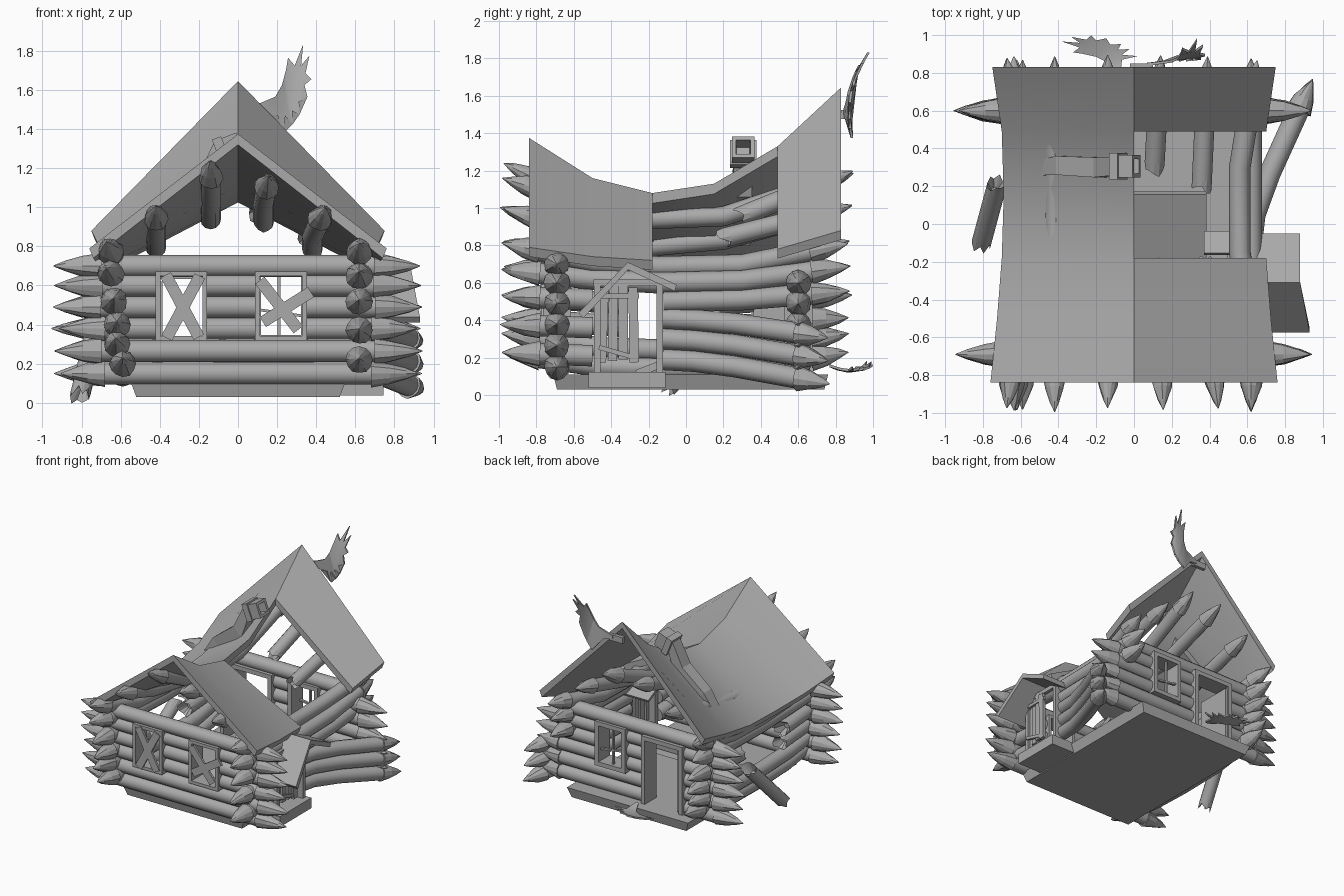
import bpy, bmesh, math, random
from mathutils import Vector, Euler

if "Cube" in bpy.data.objects:
    bpy.data.objects.remove(bpy.data.objects["Cube"])
random.seed(4)
V = Vector
GREY = bpy.data.materials.new("weathered_grey")
GREY.diffuse_color = (.40, .40, .40, 1)
GREY.use_nodes = True
GREY.node_tree.nodes["Principled BSDF"].inputs["Base Color"].default_value = GREY.diffuse_color


def finish(bm, name, smooth=False):
    bmesh.ops.recalc_face_normals(bm, faces=bm.faces)
    me = bpy.data.meshes.new(name)
    bm.to_mesh(me)
    bm.free()
    me.materials.append(GREY)
    ob = bpy.data.objects.new(name, me)
    bpy.context.collection.objects.link(ob)
    if smooth:
        bpy.ops.object.select_all(action='DESELECT')
        ob.select_set(True)
        bpy.context.view_layer.objects.active = ob
        bpy.ops.object.shade_smooth_by_angle(angle=math.radians(38))
    return ob


def loft(name, rings, smooth=False):
    bm = bmesh.new()
    vs = [[bm.verts.new(p) for p in r] for r in rings]
    n = len(vs[0])
    for a, b in zip(vs, vs[1:]):
        for i in range(n):
            bm.faces.new((a[i], a[(i + 1) % n], b[(i + 1) % n], b[i]))
    bm.faces.new(vs[0])
    bm.faces.new(vs[-1])
    return finish(bm, name, smooth)


def ring(c, d, r, n=12, phase=0.0, jag=0.0, rough=0.0):
    u = d.cross(V((0, 0, 1))).normalized()
    v = u.cross(d).normalized()
    return [c + d * (jag * random.random()) +
            (u * math.cos(a) + v * math.sin(a)) * r * (1 + rough * random.uniform(-1, 1))
            for a in [phase + 2 * math.pi * i / n for i in range(n)]]


def log(name, pts, r=.057, ends='pp', tip=.21):
    # p = hewn point, b = splintered break, f = flat
    P = [V(p) for p in pts]
    D = [(P[min(i + 1, len(P) - 1)] - P[max(i - 1, 0)]).normalized() for i in range(len(P))]

    def end(kind, p, d, sgn):
        o = d * sgn
        if kind == 'p':
            t = tip * random.uniform(.93, 1.04)
            return [ring(p, d, r * 1.2, rough=.06), ring(p + o * t * .4, d, r * .9, rough=.1),
                    ring(p + o * t * .75, d, r * .46, rough=.1), ring(p + o * t, d, r * .04)]
        if kind == 'b':
            return [ring(p + o * .01, d, r, jag=.07 * sgn), ring(p - o * .02, d, r * .4)]
        return []
    head, tail = end(ends[0], P[0], D[0], -1)[::-1], end(ends[1], P[-1], D[-1], 1)
    ob = loft(name, head + [ring(p, d, r) for p, d in zip(P, D)] + tail, True)
    lo, hi = 12 * len(head), 12 * (len(head) + len(P) - 1)
    for f in ob.data.polygons:          # carved ends stay faceted
        if not lo <= f.index < hi:
            f.use_smooth = False
    return ob


def box(name, c, s, rot=(0, 0, 0)):
    bm = bmesh.new()
    bmesh.ops.create_cube(bm, size=1)
    e = Euler([math.radians(a) for a in rot]).to_matrix()
    for v in bm.verts:
        v.co = e @ V([v.co[i] * s[i] for i in range(3)]) + V(c)
    return finish(bm, name)


# Floor slab, door step and a collapsed roof panel lying inside
loft("floor", [[(-k, -.69 - o, z), (k, -.69 - o, z), (k, .74 + o, z), (-k, .74 + o, z)]
               for k, o, z in ((.52, 0, .03), (.55, .02, .11))])
box("door_step", (.62, -.315, .08), (.25, .41, .085))
box("fallen_roof_panel", (.13, -.05, .20), (.51, .46, .04), (22, 0, 0))

# Front and back walls, logs split around openings
ZS = (.15, .265, .38, .49, .60, .70)


def wall_x(name, y, holes):
    for k, z in enumerate(ZS):
        e = .70 + random.uniform(-.03, .01)
        cuts = [-e]
        for x0, x1, z0, z1 in holes:
            if z0 < z < z1:
                cuts += [x0, x1]
        cuts.append(e if not (y > 0 and k == 5) else .62)
        for i in range(0, len(cuts), 2):
            ends = ('p' if i == 0 else 'f') + ('p' if cuts[i + 1] == e else 'f')
            log(f"{name}_log_{k}", [(cuts[i], y, z), (cuts[i + 1], y, z)], ends=ends, tip=.24)


W1, W2 = (-.41, -.17, .33, .66), (.10, .34, .33, .66)
wall_x("front", -.69, [W1, W2])
wall_x("back", .60, [(-.42, -.08, .1, .66), W2])


def frame(name, y, x0, x1, z0, z1, w=.025, sill=True):
    for x in (x0, x1):
        box(name + "_jamb", (x, y, (z0 + z1) / 2), (w, .15, z1 - z0))
    for z in ((z0, z1) if sill else (z1,)):
        box(name + "_rail", ((x0 + x1) / 2, y, z), (x1 - x0 + w, .15, w))


frame("front_window", -.69, *W1)
frame("front_window", -.69, *W2)
frame("back_window", .60, *W2, .035)
frame("back_door", .60, -.42, -.08, .11, .65, .035, False)
box("back_window_bar", (.21, .64, .5), (.014, .02, .32))
box("back_window_crossbar", (.22, .64, .46), (.24, .02, .014), (0, 8, 0))
box("back_door_leaf", (-.40, .51, .37), (.03, .30, .5))

# Boards nailed across the front windows
for x, z, a, l in ((-.285, .495, 62, .36), (-.28, .49, 118, .36), (.21, .5, 52, .32), (.25, .49, -32, .29)):
    box("window_board", (x, -.765, z), (l, .018, .06), (0, a, 0))

# Left wall, two logs broken around a gap
for k, (z, x) in enumerate(((.77, -.65), (.66, -.65), (.52, -.635), (.40, -.62), (.30, -.62), (.20, -.59))):
    m, s = max(x, -.61), (.11 if k == 0 else .06)
    if k in (2, 3):
        log(f"left_log_{k}_front", [(x, -.78, z), (x, -.38, z - .03)], ends='pb')
        log(f"left_log_{k}_back", [(x, .24, z - .03), (x, .67, z)], ends='bp')
    else:
        log(f"left_log_{k}", [(x, -.78, z), (m, -.45, z - s * .8), (m, -.1, z - s),
                              (m, .3, z - s * .9), (x, .67, z)])
log("left_fallen_log", [(-.73, .19, .36), (-.80, -.07, .07)], ends='bb', r=.052)

# Right wall, sagging above and splayed outwards behind the door
X = .62
for k, (z0, z1, z2) in enumerate(((.77, .685, .77), (.65, .60, .66))):
    log(f"right_log_{k}", [(X, -.78, z0), (X, -.5, z0 - .06 + .03 * k), (X - .06 + .06 * k, -.15, z1),
                           (X - .06 + .06 * k, .3, z1 + .01), (X, .67, z2)])
for k, z in enumerate((.52, .37, .22)):
    log(f"right_stub_{k}", [(X, -.78, z), (X, -.5, z - .01)], ends='pf')
log("right_back_log", [(X, -.12, .5), (X, .3, .51), (X, .67, .54)], ends='fp')
for k, (z0, z1) in enumerate(((.41, .33), (.30, .21), (.19, .09))):
    log(f"splayed_log_{k}", [(X, -.12, z0), (X + .02, .05, z0 - .01), (X + .1, .27, (z0 + z1) / 2 + .01),
                             (X + .25, .60, z1)], ends='fp', tip=.18)

# Roof purlins, broken off under the hole on the right
UP = ((-.79, 1.15), (-.5, 1.01), (-.18, .94), (.2, .955), (.7, 1.12))
LO = ((-.79, .94), (-.5, .85), (-.18, .795), (.2, .83), (.68, .96))
for x, path in ((-.14, UP), (-.42, LO)):
    log("left_purlin", [(x, y, z) for y, z in path], r=.053)
for x, path, y in ((.13, UP, .34), (.38, LO, .24)):
    dz = -.05 if path is UP else 0
    log("right_purlin_front", [(x + .04 + dz / 2, path[0][0], path[0][1] + dz), (x, path[1][0], path[1][1]),
                               (x, -.25, path[2][1])], r=.053, ends='pb')
    log("right_purlin_back", [(x - .02, y, path[3][1] + .02), (x, *path[4])], r=.053, ends='bp')

# Sway-backed roof shells: y, ridge z, eave x, eave z
ST = ((-.84, 1.375, .76, .79), (-.5, 1.16, .725, .74), (-.18, 1.08, .70, .72),
      (.15, 1.13, .69, .72), (.49, 1.33, .70, .78), (.83, 1.645, .75, .88))


def roof(name, st, s):
    loft(name, [[(0, y, r), (s * ex, y, ez), (s * (ex - .02), y, ez - .05), (0, y, r - .055)]
                for y, r, ex, ez in st], True)


roof("roof_left", ST, -1)
roof("roof_right_front", ST[:3], 1)
roof("roof_right_back", ST[4:], 1)

# Toppled square chimney lying on the left slope
C = [V((-.46, .30, .83)), V((-.38, .31, .95)), V((-.18, .30, 1.10)), V((-.08, .305, 1.29))]
d = V((.9, 0, .35)).normalized()
Q = math.pi / 4
rr = [ring(p, V((.75, 0, .66)).normalized(), r, 4, Q) for p, r in zip(C, (.06, .07, .075))]
rr += [ring(C[3] + d * t, d, r, 4, Q) for t, r in
       ((-.03, .07), (-.03, .10), (.02, .10), (.02, .085), (.10, .085), (.10, .055), (.0, .05))]
loft("chimney", rr)

# Side door: posts, lintel, hanging planks and crossbars
for y in (-.475, -.14):
    box("door_post", (.65, y, .36), (.10, .035, .48))
box("door_lintel", (.65, -.31, .60), (.10, .37, .035))
for i in range(4):
    box("door_plank", (.67 + .012 * i, -.445 + .055 * i, .375 + .008 * (i % 3)), (.025, .05, .40), (i - 2, 0, 0))
for z, a in ((.53, 0), (.225, -16)):
    box("door_crossbar", (.705, -.36, z), (.02, .22, .025), (a, 0, 0))

# Crooked porch roof
prof = ((-.575, .44), (-.31, .71), (-.05, .59), (-.06, .555), (-.31, .67), (-.55, .41))
loft("porch_roof", [[(x + (.05 if y < -.4 else 0) * k, y, z) for y, z in prof] for x, k in ((.58, 0), (.88, 1))])
box("porch_ridge_board", (.49, -.10, .585), (.24, .13, .02), (-25, 0, 0))

# Palmate antlers: one outline, one on the gable and one fallen on the back step
OUT = ((.138, .16), (.21, .19), (.245, .25), (.266, .33), (.276, .39), (.31, .35), (.353, .457), (.343, .35),
       (.385, .40), (.365, .31), (.395, .28), (.36, .25), (.375, .19), (.33, .165), (.335, .10),
       (.295, .12), (.30, .05), (.26, .095), (.25, .0), (.225, .095), (.17, .10), (.09, .12), (.09, .145))


def antler(name, fn):
    bm = bmesh.new()
    rows = [[bm.verts.new(fn(u, v, t)) for u, v in OUT] for t in (0, .014)]
    n = len(OUT)
    for r in rows:
        bm.faces.new(r)
    for i in range(n):
        bm.faces.new((rows[0][i], rows[0][(i + 1) % n], rows[1][(i + 1) % n], rows[1][i]))
    bmesh.ops.triangulate(bm, faces=[f for f in bm.faces if len(f.verts) > 4])
    finish(bm, name, True)


antler("gable_antler", lambda u, v, t: (u - .02, .84 + 1.1 * (v - .15) ** 2 + .1 * (u - .1) + t, 1.375 + v))
antler("fallen_antler", lambda u, v, t: (.02 - .88 * v, .70 + .755 * u, .12 + 1.2 * (u - .24) ** 2 + .5 * (v - .2) ** 2 + t))
box("antler_mount", (.04, .835, 1.50), (.12, .03, .05))
